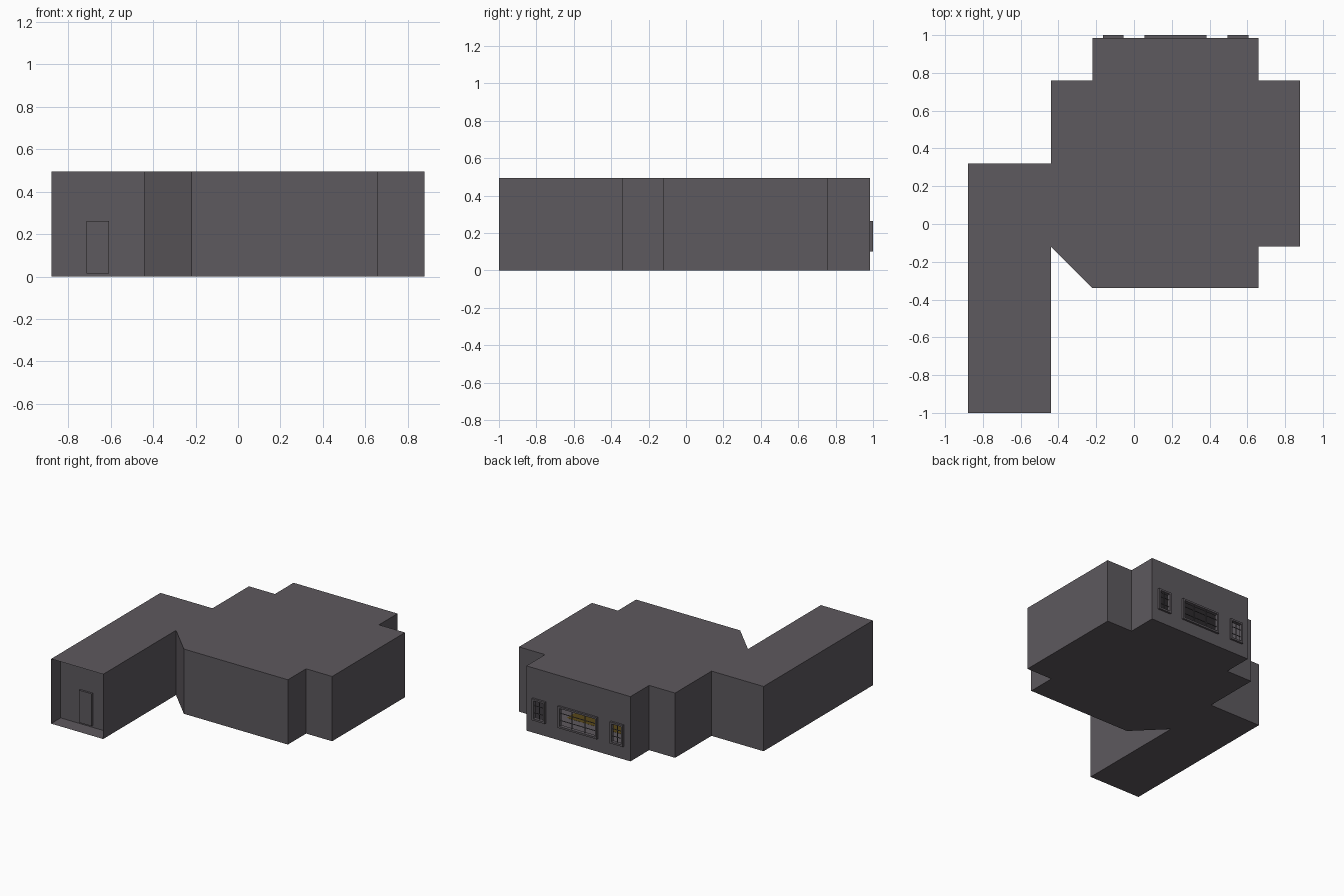
import bpy, bmesh

if "Cube" in bpy.data.objects:
    bpy.data.objects.remove(bpy.data.objects["Cube"])

H = 0.495  # wall height


def material(name, rgb):
    m = bpy.data.materials.new(name)
    m.diffuse_color = (*rgb, 1)
    m.use_nodes = True
    m.node_tree.nodes["Principled BSDF"].inputs["Base Color"].default_value = m.diffuse_color
    return m


GREY = material("dark_grey", (0.11, 0.1, 0.112))
GOLD = material("dull_gold", (0.1, 0.065, 0.01))


def finish(name, bm, mat, weld=True):
    if weld:
        bmesh.ops.remove_doubles(bm, verts=bm.verts, dist=1e-5)
    me = bpy.data.meshes.new(name)
    bm.to_mesh(me)
    bm.free()
    me.materials.append(mat)
    ob = bpy.data.objects.new(name, me)
    bpy.context.collection.objects.link(ob)
    return ob


def quad(bm, *pts):
    return bm.faces.new([bm.verts.new(p) for p in pts])


def panel(bm, axis, at, us, zs, holes=()):
    """Flat wall split into cells, leaving out the cells listed as holes."""
    for i in range(len(us) - 1):
        for j in range(len(zs) - 1):
            if (i, j) in holes:
                continue
            c = [(us[i], zs[j]), (us[i + 1], zs[j]), (us[i + 1], zs[j + 1]), (us[i], zs[j + 1])]
            quad(bm, *[(u, at, z) if axis == 'y' else (at, u, z) for u, z in c])


def shell(name, plan, skip):
    """Floor, roof and walls over a plan outline; skipped edges stay open."""
    bm = bmesh.new()
    bm.faces.new([bm.verts.new((x, y, 0)) for x, y in reversed(plan)])
    bm.faces.new([bm.verts.new((x, y, H)) for x, y in plan])
    for i, (a, b) in enumerate(zip(plan, plan[1:] + plan[:1])):
        if i not in skip:
            quad(bm, (*a, 0), (*b, 0), (*b, H), (*a, H))
    return finish(name, bm, GREY)


def boxes(name, spans, mat=GREY):
    """One object from boxes given as (x0, x1, y0, y1, z0, z1)."""
    bm = bmesh.new()
    for x0, x1, y0, y1, z0, z1 in spans:
        vs = bmesh.ops.create_cube(bm, size=1)["verts"]
        for v in vs:
            v.co = (x1 if v.co.x > 0 else x0, y1 if v.co.y > 0 else y0, z1 if v.co.z > 0 else z0)
    return finish(name, bm, mat, weld=False)


# Main room: cross-shaped plan, with window wall and corridor opening left open
room = [(-0.22, -0.34), (0.66, -0.34), (0.66, -0.12), (0.88, -0.12), (0.88, 0.76), (0.66, 0.76),
        (0.66, 0.985), (-0.22, 0.985), (-0.22, 0.76), (-0.44, 0.76), (-0.44, 0.32), (-0.44, -0.12)]
shell("main_room", room, {6, 10})

# Corridor: long hall with an open front porch
hall = [(-0.88, -1), (-0.44, -1), (-0.44, -0.12), (-0.44, 0.32), (-0.88, 0.32)]
shell("corridor", hall, {0, 2})

# Window wall with three openings
WZ0, WZ1 = 0.1, 0.265
windows = [("left", -0.165, -0.055, 2), ("middle", 0.055, 0.385, 3), ("right", 0.495, 0.605, 2)]
bm = bmesh.new()
panel(bm, 'y', 0.985, [-0.22, -0.165, -0.055, 0.055, 0.385, 0.495, 0.605, 0.66],
      [0, WZ0, WZ1, H], {(1, 1), (3, 1), (5, 1)})
finish("window_wall", bm, GREY)

# Window frames and glazing bars
T = 0.014
for side, x0, x1, cols in windows:
    y0, y1 = 0.972, 1.0
    parts = [(x0, x0 + T, y0, y1, WZ0, WZ1), (x1 - T, x1, y0, y1, WZ0, WZ1),
             (x0 + T, x1 - T, y0, y1, WZ0, WZ0 + T), (x0 + T, x1 - T, y0, y1, WZ1 - T, WZ1)]
    for k in range(1, cols):
        x = x0 + (x1 - x0) * k / cols
        parts.append((x - 0.002, x + 0.002, 0.983, 0.988, WZ0 + T, WZ1 - T))
    for k in (1, 2):
        z = WZ0 + (WZ1 - WZ0) * k / 3
        parts.append((x0 + T, x1 - T, 0.983, 0.988, z - 0.002, z + 0.002))
    boxes(f"{side}_window_frame", parts)

# Porch end wall and entrance door
bm = bmesh.new()
panel(bm, 'y', -0.885, [-0.88, -0.44], [0, H])
finish("porch_wall", bm, GREY)
boxes("entrance_door", [(-0.715, -0.608, -0.9, -0.87, 0.015, 0.262)])

# Square rug in the middle of the room
boxes("rug", [(-0.11, 0.55, -0.005, 0.655, 0.0, 0.0008)], GOLD)
